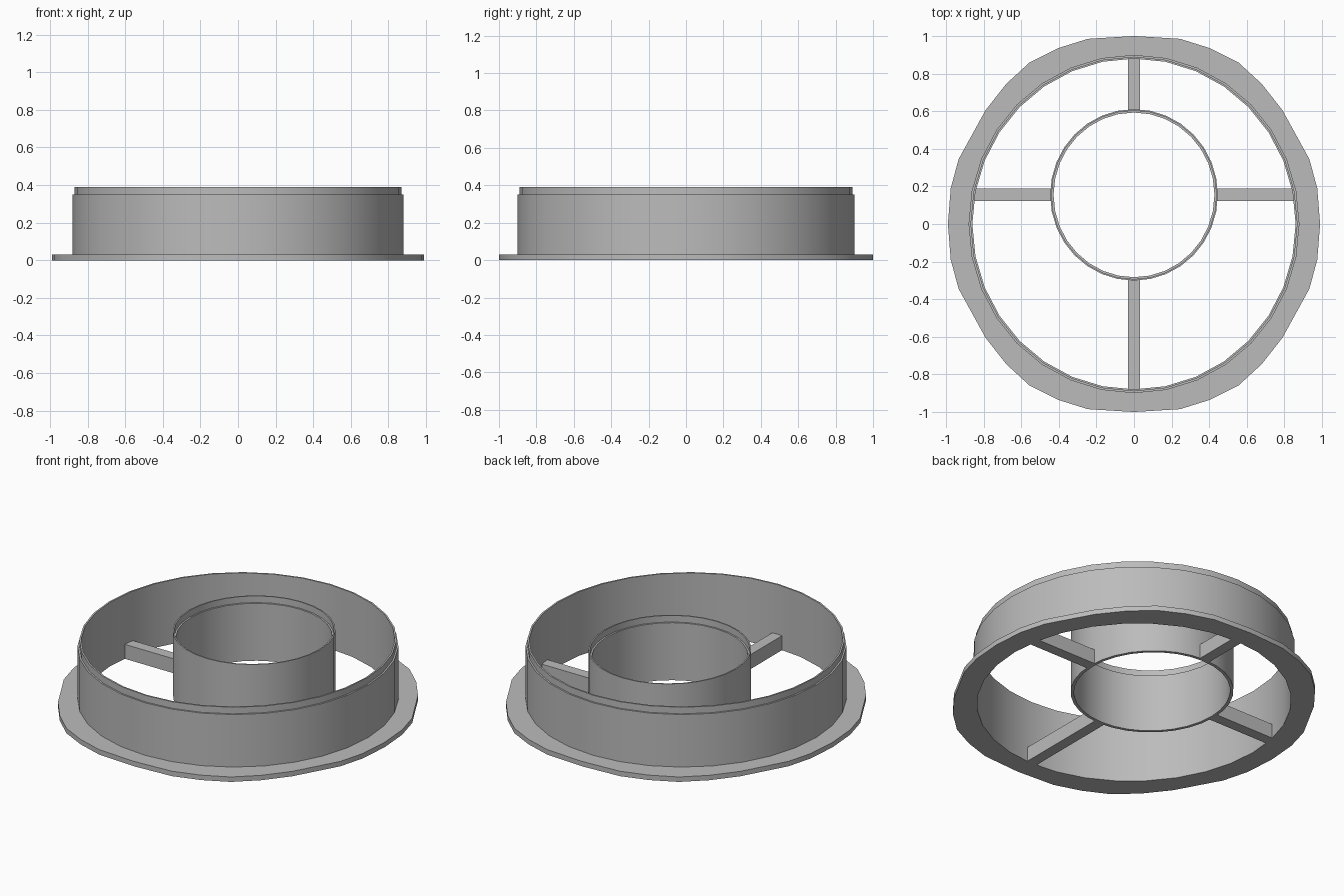
import bpy, bmesh
from math import cos, sin, pi, radians

cube = bpy.data.objects.get("Cube")
if cube:
    bpy.data.objects.remove(cube)

grey = bpy.data.materials.new("plain_grey")
grey.use_nodes = True
colour = (0.5, 0.5, 0.5, 1)
grey.diffuse_color = colour
grey.node_tree.nodes["Principled BSDF"].inputs["Base Color"].default_value = colour

HUB_Y = 0.155
SIDES = 32


def finish(name, bm, smooth=True):
    bmesh.ops.recalc_face_normals(bm, faces=bm.faces)
    mesh = bpy.data.meshes.new(name)
    bm.to_mesh(mesh)
    bm.free()
    mesh.materials.append(grey)
    obj = bpy.data.objects.new(name, mesh)
    bpy.context.collection.objects.link(obj)
    if smooth:
        bpy.ops.object.select_all(action='DESELECT')
        obj.select_set(True)
        bpy.context.view_layer.objects.active = obj
        bpy.ops.object.shade_smooth_by_angle(angle=radians(30))


def oval(rx, ry, cy=0.0):
    return [(rx * cos(2 * pi * i / SIDES), cy + ry * sin(2 * pi * i / SIDES))
            for i in range(SIDES)]


def tube(name, loops):
    """Join outlines at given heights into a closed ring section."""
    bm = bmesh.new()
    rings = [[bm.verts.new((x, y, z)) for x, y in pts] for pts, z in loops]
    for a, b in zip(rings, rings[1:] + rings[:1]):
        n = len(a)
        for i in range(n):
            j = (i + 1) % n
            bm.faces.new((a[i], a[j], b[j], b[i]))
    finish(name, bm)


def bar(name, x0, x1, y0, y1, height):
    bm = bmesh.new()
    bmesh.ops.create_cube(bm, size=1)
    for v in bm.verts:
        v.co = (x1 if v.co.x > 0 else x0, y1 if v.co.y > 0 else y0,
                height if v.co.z > 0 else 0)
    finish(name, bm, smooth=False)


# Base flange: slightly irregular outer outline, mirrored from one quarter
quarter = [(0.99, 0), (0.975, 0.19), (0.933, 0.345), (0.79, 0.605), (0.68, 0.745),
           (0.555, 0.86), (0.405, 0.935), (0.245, 0.985), (0, 1)]
half = quarter + [(-x, y) for x, y in quarter[-2::-1]]
outer = half + [(x, -y) for x, y in half[-2:0:-1]]
inner = oval(0.86, 0.88)
assert len(outer) == SIDES
tube("base_flange", [(outer, 0), (outer, 0.03), (inner, 0.03), (inner, 0)])

# Outer wall with a rim stepped in on the outside
wall, rim = oval(0.88, 0.90), oval(0.87, 0.89)
tube("outer_wall", [(wall, 0.03), (wall, 0.35), (rim, 0.35), (rim, 0.39),
                    (inner, 0.39), (inner, 0.03)])

# Off-centre hub with a recess inside its top edge
hub, recess, bore = [oval(r, r + 0.01, HUB_Y) for r in (0.446, 0.438, 0.428)]
tube("hub_tube", [(hub, 0), (hub, 0.39), (recess, 0.39), (recess, 0.35),
                  (bore, 0.35), (bore, 0)])

# Four spokes joining hub and wall
W, H = 0.033, 0.088
bar("left_spoke", 0.437, 0.86, HUB_Y - W, HUB_Y + W, H)
bar("right_spoke", -0.86, -0.437, HUB_Y - W, HUB_Y + W, H)
bar("back_spoke", -W, W, HUB_Y + 0.445, 0.885, H)
bar("front_spoke", -W, W, -0.885, HUB_Y - 0.445, H)
